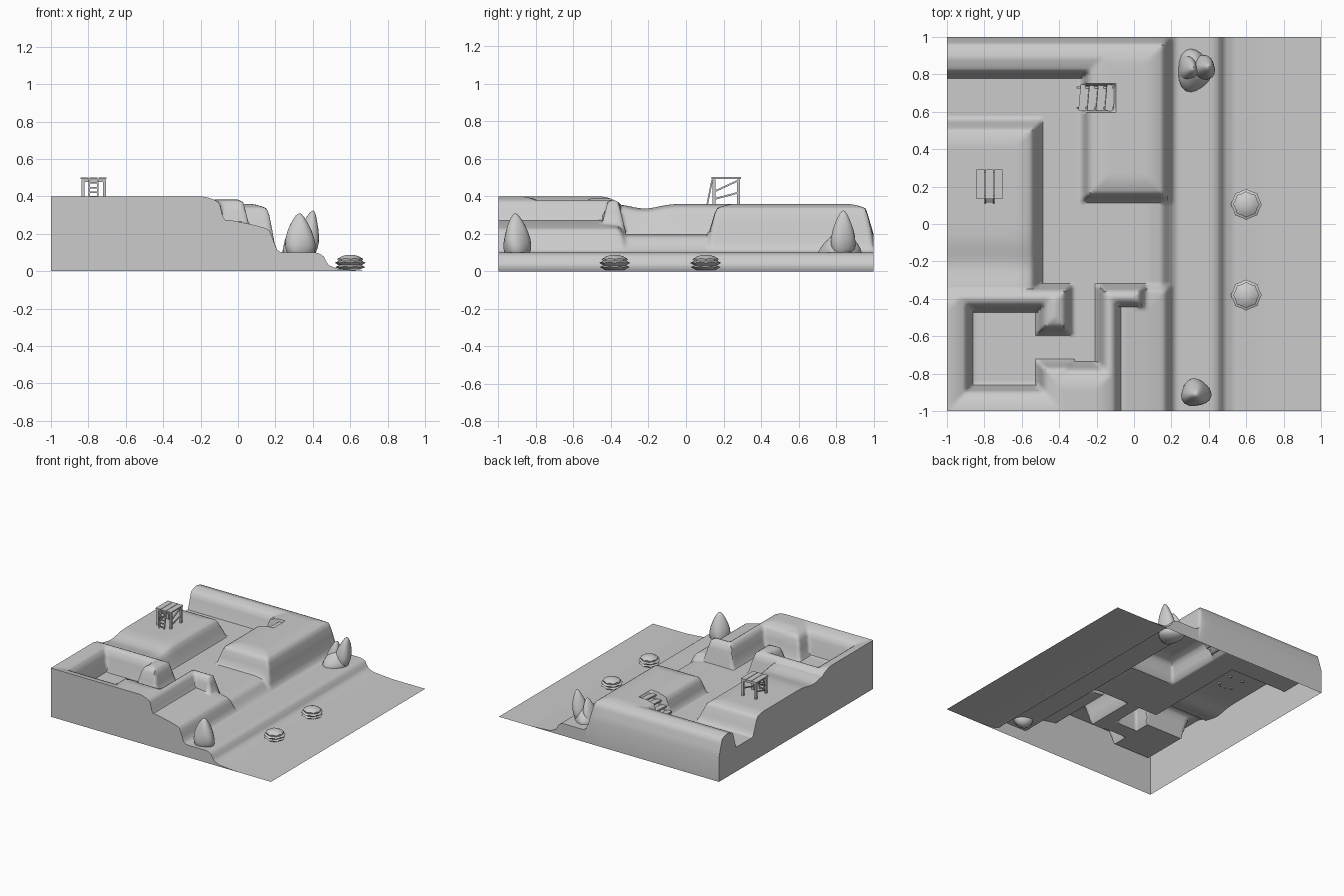
import bpy, bmesh, math, random
from mathutils import Vector

if "Cube" in bpy.data.objects:
    bpy.data.objects.remove(bpy.data.objects["Cube"])

random.seed(4)


def clamp(t):
    return max(0.0, min(1.0, t))


def lerp_profile(pts, x):
    for (x0, z0), (x1, z1) in zip(pts, pts[1:]):
        if x <= x1:
            return z0 + (z1 - z0) * clamp((x - x0) / (x1 - x0))
    return pts[-1][1]


def inside(x, y, r):
    # depth inside a rectangle (x0, x1, y0, y1); negative outside
    return min(x - r[0], r[1] - x, y - r[2], r[3] - y)


def region(x, y, adds, cuts=()):
    d = max(inside(x, y, r) for r in adds)
    for r in cuts:
        d = min(d, -inside(x, y, r))
    return d


def rim(d, steep=0.04):
    return 0.7 * clamp(d / steep) + 0.3 * (1 - (1 - clamp(d / 0.15)) ** 2)


def make(name, bm, smooth=None):
    bmesh.ops.recalc_face_normals(bm, faces=bm.faces)
    me = bpy.data.meshes.new(name)
    bm.to_mesh(me)
    bm.free()
    ob = bpy.data.objects.new(name, me)
    bpy.context.collection.objects.link(ob)
    if smooth:
        bpy.ops.object.select_all(action='DESELECT')
        bpy.context.view_layer.objects.active = ob
        ob.select_set(True)
        bpy.ops.object.shade_smooth_by_angle(angle=math.radians(smooth))
    return ob


# terrain regions
BASE = [(-1, .2), (.08, .2), (.15, .185), (.2, .12), (.23, .1), (.42, .1), (.455, .085),
        (.48, .035), (.53, .013), (.7, 0), (1, 0)]
BACK = [(-.28, .2, .12, 1.0), (-2, .2, .78, 1.0)]
PLATEAU = [(-2, -.49, -.5, .56)]
FORT = [(-2, -.32, -2, -.32), (-2, -.06, -2, -.74), (-.2, -.06, -2, -.32), (-.2, .07, -.46, -.32)]
FORT_CUT = [(-.86, -.52, -.86, -.47), (-.6, -.2, -.73, -.59), (-.33, -.2, -.73, 0)]
SHELF = [(-.2, .205, -2, -.32)]


def height(x, y):
    b = lerp_profile(BASE, x)
    h = b

    def lift(d, top, steep=.04):
        return b + (top - b) * rim(d, steep) if d > 0 else b
    h = max(h, lift(region(x, y, BACK), .36))
    saddle = .36 - .025 * math.exp(-((y + .22) / .1) ** 2)
    h = max(h, lift(region(x, y, PLATEAU, FORT_CUT), saddle, .055))
    h = max(h, lift(region(x, y, FORT, FORT_CUT), .4))
    h = max(h, lift(region(x, y, SHELF, FORT_CUT), .275 - .2 * max(0, x + .05)))
    # ramp under the steps
    if -.3 < x < -.1 and .61 < y < .74:
        h = min(h, .2 + (x + .3) * .7)
    return h


# terrain surface with skirts, open underneath
N = 144
bm = bmesh.new()
grid = []
for j in range(N + 1):
    y = -1 + 2 * j / N
    grid.append([bm.verts.new((-1 + 2 * i / N, y, height(-1 + 2 * i / N, y))) for i in range(N + 1)])
for j in range(N):
    for i in range(N):
        bm.faces.new((grid[j][i], grid[j][i + 1], grid[j + 1][i + 1], grid[j + 1][i]))
for edge in (grid[0], grid[N], [row[0] for row in grid]):
    low = [bm.verts.new((v.co.x, v.co.y, 0)) for v in edge]
    for k in range(N):
        if edge[k].co.z > 1e-5 or edge[k + 1].co.z > 1e-5:
            bm.faces.new((edge[k], edge[k + 1], low[k + 1], low[k]))
bmesh.ops.remove_doubles(bm, verts=bm.verts, dist=1e-5)
make("terrain", bm, 50)


# timber: square beam between two points
def beam(bm, a, b, w, t=None):
    a, b = Vector(a), Vector(b)
    d = b - a
    q = d.to_track_quat('Z', 'Y')
    vs = bmesh.ops.create_cube(bm, size=1)['verts']
    for v in vs:
        v.co = (a + b) / 2 + q @ Vector((v.co.x * w, v.co.y * (t or w), v.co.z * d.length))


# watch platform
X0, X1, Y0, Y1, ZB, ZT = -.83, -.715, .15, .28, .345, .49
bm = bmesh.new()
for x in (X0, X1):
    for y in (Y0, Y1):
        beam(bm, (x, y, ZB), (x, y, ZT), .016)
    beam(bm, (x, Y0, .385), (x, Y1, .42), .009)
    beam(bm, (x, Y0, .425), (x, Y1, .485), .009)
for y in (Y0, Y1):
    beam(bm, (X0, y, .484), (X1, y, .484), .012)
make("platform_frame", bm)
bm = bmesh.new()
for k in range(3):
    x = -.82 + k * .0475
    beam(bm, (x, .135, .497), (x, .292, .497), .044, .01)
make("platform_planks", bm)

# ladder
bm = bmesh.new()
for x in (-.795, -.75):
    beam(bm, (x, .113, .355), (x, .14, .49), .008)
for k in range(5):
    t = (k + .7) / 5.4
    p = (.113 + .027 * t, .355 + .135 * t)
    beam(bm, (-.797, *p), (-.748, *p), .008)
make("platform_ladder", bm)

# wooden steps up to the back block
bm = bmesh.new()
for k in range(4):
    x, z = -.275 + k * .047, .235 + k * .034
    beam(bm, (x, .605, z), (x + .012, .745, z), .045, .012)
for y in (.62, .73):
    beam(bm, (-.3, y, .205), (-.11, y, .34), .012)
make("steps", bm)


# rocks: stacked lobes, each (centre x, y, base z, rx, ry, height, lean x, lean y)
def rock(name, lobes):
    bm = bmesh.new()
    for cx, cy, z, rx, ry, h, lx, ly in lobes:
        vs = bmesh.ops.create_icosphere(bm, subdivisions=3, radius=1)['verts']
        ph = random.random() * 6
        for v in vs:
            t = (v.co.z + 1) / 2
            a = math.atan2(v.co.y, v.co.x)
            s = (1.25 - .75 * t) * (1 + .08 * math.sin(3 * a + ph + 3 * t))
            v.co = (cx + v.co.x * rx * s + lx * t, cy + v.co.y * ry * s + ly * t, z + h * t)
    make(name, bm, 40)


rock("front_rock", [(.33, -.9, .05, .085, .078, .26, 0, -.01)])
rock("back_rock", [(.32, .82, .04, .095, .12, .17, 0, 0),
                   (.355, .83, .06, .065, .07, .265, .045, .01),
                   (.28, .83, .06, .055, .07, .215, .035, 0)])


# low layered shrubs on the shore
def shrub(name, cx, cy):
    bm = bmesh.new()
    n = 16
    prof = [(.05, .008), (.08, .022), (.06, .032), (.083, .045), (.062, .055),
            (.07, .065), (.045, .08), (.02, .087)]
    rings = []
    for k, (r, z) in enumerate(prof):
        jag = .008 if k in (1, 3, 5) else 0
        rings.append([bm.verts.new((cx + (r - jag * (i % 2)) * math.cos(i * math.tau / n),
                                    cy + (r - jag * (i % 2)) * math.sin(i * math.tau / n),
                                    z + jag * .5 * (i % 2))) for i in range(n)])
    for a, b in zip(rings, rings[1:]):
        for i in range(n):
            bm.faces.new((a[i], a[(i + 1) % n], b[(i + 1) % n], b[i]))
    bm.faces.new(rings[-1])
    bm.faces.new(rings[0][::-1])
    make(name, bm, 30)


shrub("shrub_front", .6, -.38)
shrub("shrub_back", .6, .105)
